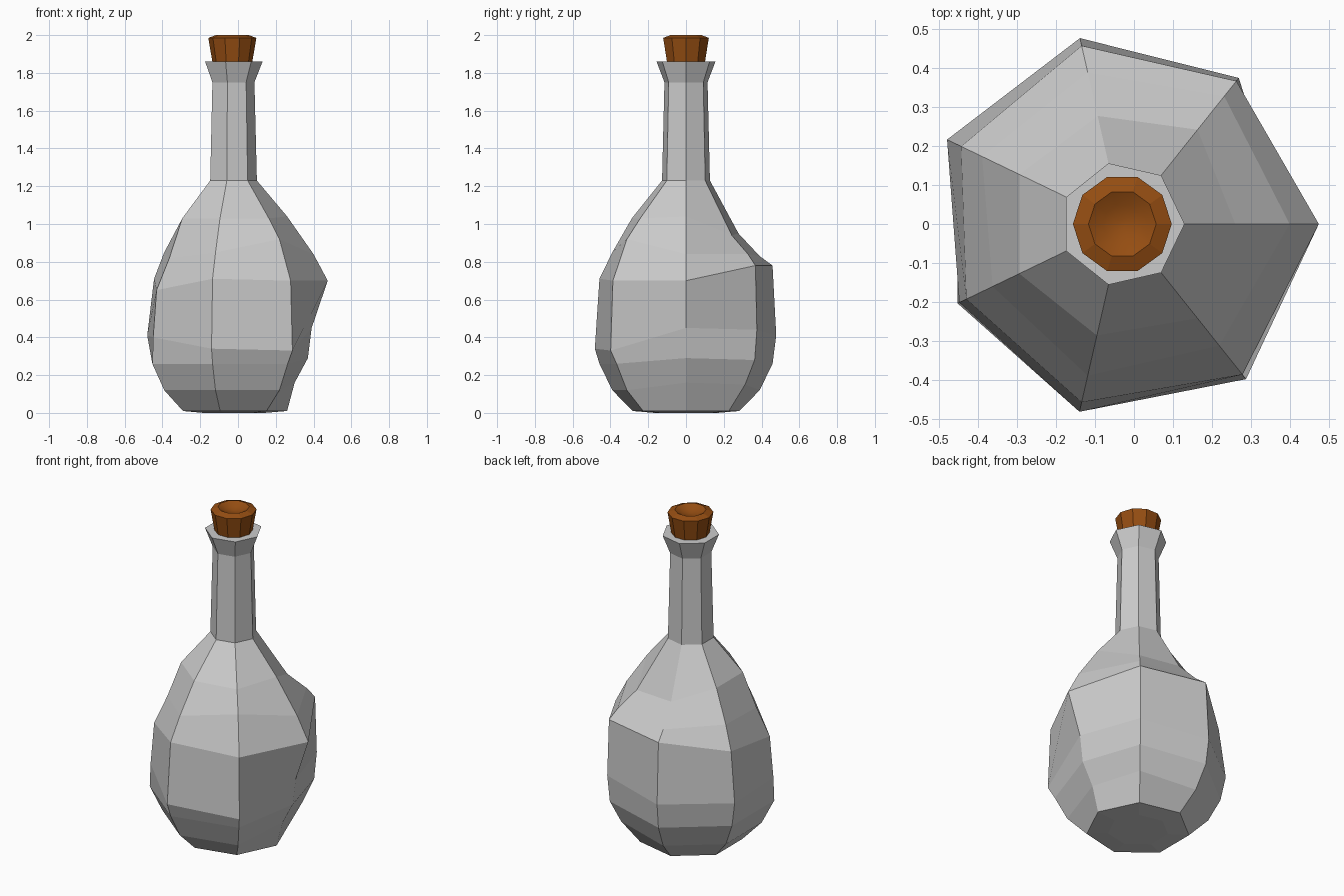
import bpy, bmesh
from math import cos, sin, tau

if "Cube" in bpy.data.objects:
    bpy.data.objects.remove(bpy.data.objects["Cube"])

CX = -0.03


def loft(name, columns, smooth_rows=()):
    """Join vertical (radius, z) profiles around the axis, capping both ends."""
    n = len(columns)
    bm = bmesh.new()
    grid = [[bm.verts.new((CX + r * cos(tau * i / n), r * sin(tau * i / n), z))
             for r, z in col] for i, col in enumerate(columns)]
    for i in range(n):
        a, b = grid[i], grid[(i + 1) % n]
        for k in range(len(a) - 1):
            f = bm.faces.new((a[k], b[k], b[k + 1], a[k + 1]))
            f.smooth = k in smooth_rows
    bm.faces.new([c[0] for c in reversed(grid)])
    top = bm.faces.new([c[-1] for c in grid])
    top.smooth = bool(smooth_rows)
    bmesh.ops.recalc_face_normals(bm, faces=bm.faces)
    mesh = bpy.data.meshes.new(name)
    bm.to_mesh(mesh)
    bm.free()
    obj = bpy.data.objects.new(name, mesh)
    bpy.context.collection.objects.link(obj)
    return obj


# Bottle: seven-sided, with a hand-shaped, uneven belly
base = [(.17, 0), (.29, .01)]
belly = [(.40, .12), (.47, .26), (.49, .41), (.47, .71), (.40, .85), (.294, 1.03)]
neck = [(.13, 1.23), (.117, 1.75), (.16, 1.86)]
changes = {  # column: {belly ring: (radius, z)}
    0: {0: (.33, .16), 1: (.40, .29), 2: (.42, .45), 3: (.505, .70), 4: (.43, .84), 5: (.29, 1.04)},
    1: {0: (.40, .15), 1: (.465, .28), 2: (.48, .44), 3: (.47, .78), 4: (.42, .84), 5: (.31, .94)},
    2: {3: (.47, .78), 4: (.40, .83), 5: (.285, .95)},
    3: {2: (.50, .41), 3: (.46, .71)},
    4: {2: (.465, .40), 3: (.445, .65), 4: (.37, .82)},
    5: {2: (.495, .34)},
    6: {2: (.51, .33), 3: (.495, .70), 4: (.40, .92), 5: (.31, 1.03)},
}
columns = [base + [changes[i].get(k, p) for k, p in enumerate(belly)] + neck
           for i in range(7)]
loft("bottle", columns)

# Cork: ten-sided, tapered, with a dished top
cork_profile = [(.095, 1.80), (.106, 1.86), (.127, 1.985), (.087, 2.0), (.05, 1.98), (.012, 1.972)]
cork = loft("cork", [cork_profile] * 10, smooth_rows=(3, 4))
brown = bpy.data.materials.new("cork_brown")
brown.diffuse_color = (.30, .075, .006, 1)
brown.use_nodes = True
brown.node_tree.nodes["Principled BSDF"].inputs["Base Color"].default_value = brown.diffuse_color
cork.data.materials.append(brown)
